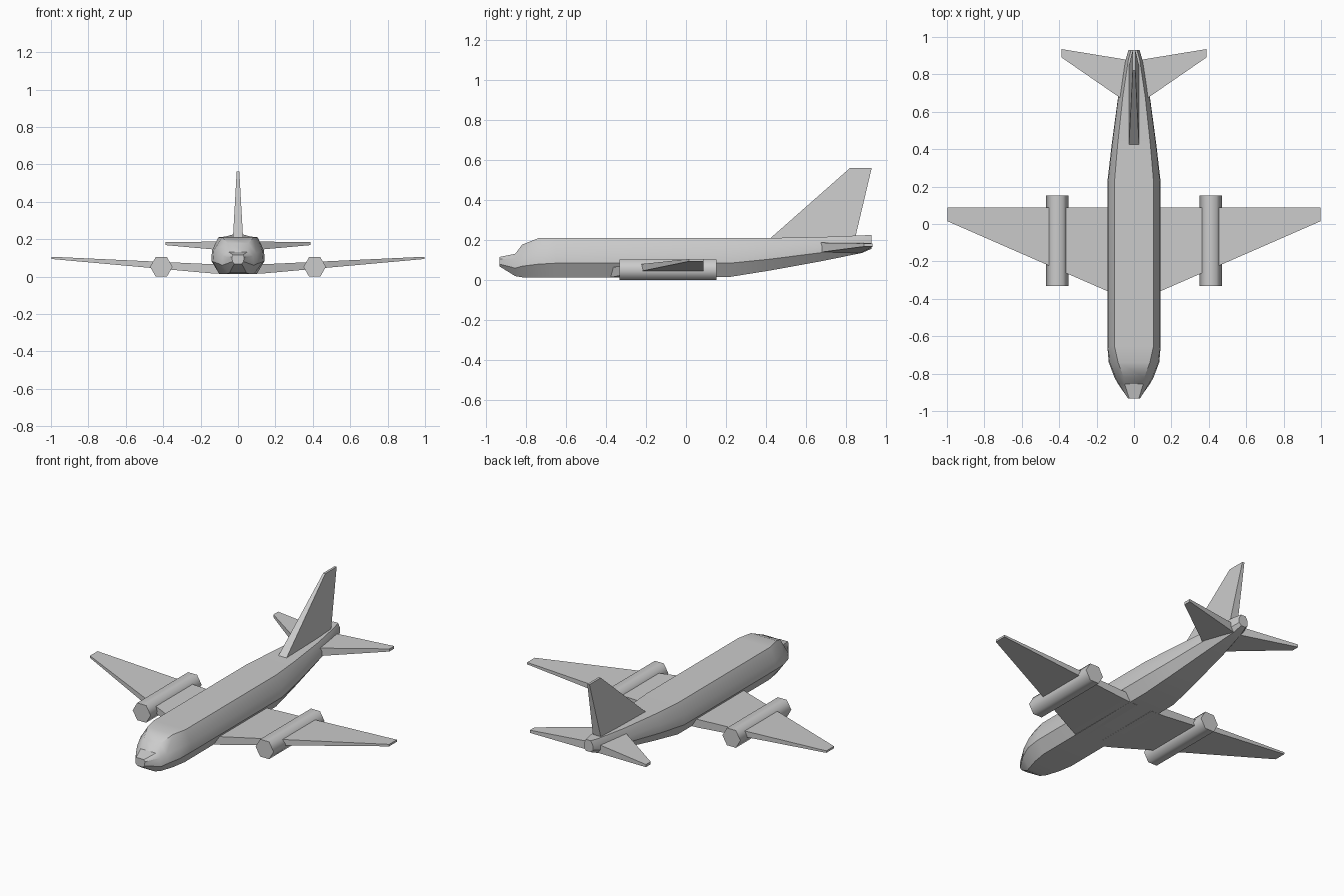
import bpy, bmesh, math

if "Cube" in bpy.data.objects:
    bpy.data.objects.remove(bpy.data.objects["Cube"])


def loft(name, rings, mirror=False, smooth=None):
    """Skin a list of equal-length point rings and cap both ends."""
    bm = bmesh.new()
    loops = [[bm.verts.new(p) for p in ring] for ring in rings]
    n = len(loops[0])
    for a, b in zip(loops, loops[1:]):
        for i in range(n):
            j = (i + 1) % n
            bm.faces.new((a[i], a[j], b[j], b[i]))
    bm.faces.new(loops[0])
    bm.faces.new(loops[-1])
    bmesh.ops.recalc_face_normals(bm, faces=bm.faces)
    mesh = bpy.data.meshes.new(name)
    bm.to_mesh(mesh)
    bm.free()
    obj = bpy.data.objects.new(name, mesh)
    bpy.context.collection.objects.link(obj)
    if smooth:
        bpy.ops.object.select_all(action='DESELECT')
        obj.select_set(True)
        bpy.context.view_layer.objects.active = obj
        bpy.ops.object.shade_smooth_by_angle(angle=math.radians(smooth))
    if mirror:
        obj.modifiers.new("Mirror", 'MIRROR').use_axis[0] = True
    return obj


def body_ring(y, heights, widths):
    """Eight-sided body section: heights bottom to top, matching half widths."""
    right = [(w, y, z) for w, z in zip(widths, heights)]
    return right + [(-x, yy, z) for x, yy, z in reversed(right)]


def wing_ring(x, y0, y1, z0, z1):
    """Rectangular chord section of a wing at span position x."""
    return [(x, y0, z0), (x, y1, z0), (x, y1, z1), (x, y0, z1)]


# Fuselage: nose, windscreen, cabin and tapering tail
sections = [
    (-0.933, (0.068, 0.080, 0.105, 0.116), (0.020, 0.030, 0.032, 0.026)),
    (-0.855, (0.020, 0.060, 0.110, 0.132), (0.045, 0.085, 0.080, 0.050)),
    (-0.820, (0.014, 0.070, 0.125, 0.178), (0.060, 0.105, 0.098, 0.055)),
    (-0.740, (0.013, 0.080, 0.140, 0.210), (0.085, 0.135, 0.130, 0.085)),
    (-0.650, (0.013, 0.085, 0.140, 0.210), (0.100, 0.143, 0.139, 0.105)),
    (0.220, (0.016, 0.085, 0.140, 0.210), (0.100, 0.143, 0.139, 0.105)),
    (0.420, (0.048, 0.105, 0.152, 0.211), (0.080, 0.120, 0.117, 0.088)),
    (0.680, (0.095, 0.138, 0.170, 0.216), (0.052, 0.085, 0.083, 0.060)),
    (0.880, (0.136, 0.160, 0.190, 0.224), (0.024, 0.044, 0.044, 0.030)),
    (0.930, (0.157, 0.172, 0.200, 0.226), (0.015, 0.030, 0.030, 0.016)),
]
loft("fuselage", [body_ring(*s) for s in sections], smooth=35)

# Main wings, swept leading edge and raised tips
loft("main_wings", [wing_ring(0.05, -0.399, 0.088, 0.014, 0.064),
                    wing_ring(0.14, -0.360, 0.088, 0.017, 0.066),
                    wing_ring(0.998, 0.015, 0.088, 0.094, 0.106)], mirror=True)

# Tailplane
loft("tailplane", [wing_ring(0.02, 0.637, 0.875, 0.135, 0.188),
                   wing_ring(0.387, 0.890, 0.935, 0.168, 0.184)], mirror=True)

# Upright tail fin, thinning towards the top
fin_levels = [(0.19, 0.40, 0.842, 0.028), (0.562, 0.822, 0.930, 0.007)]
loft("tail_fin", [[(-t, y0, z), (t, y0, z), (t, y1, z), (-t, y1, z)]
                  for z, y0, y1, t in fin_levels])

# Six-sided engines
hexagon = [(0.06 * math.cos(k * math.pi / 3), 0.06 * math.sin(k * math.pi / 3))
           for k in range(6)]
loft("engines", [[(0.41 + x, y, 0.052 + z) for x, z in hexagon]
                 for y in (-0.332, 0.153)], mirror=True, smooth=65)
